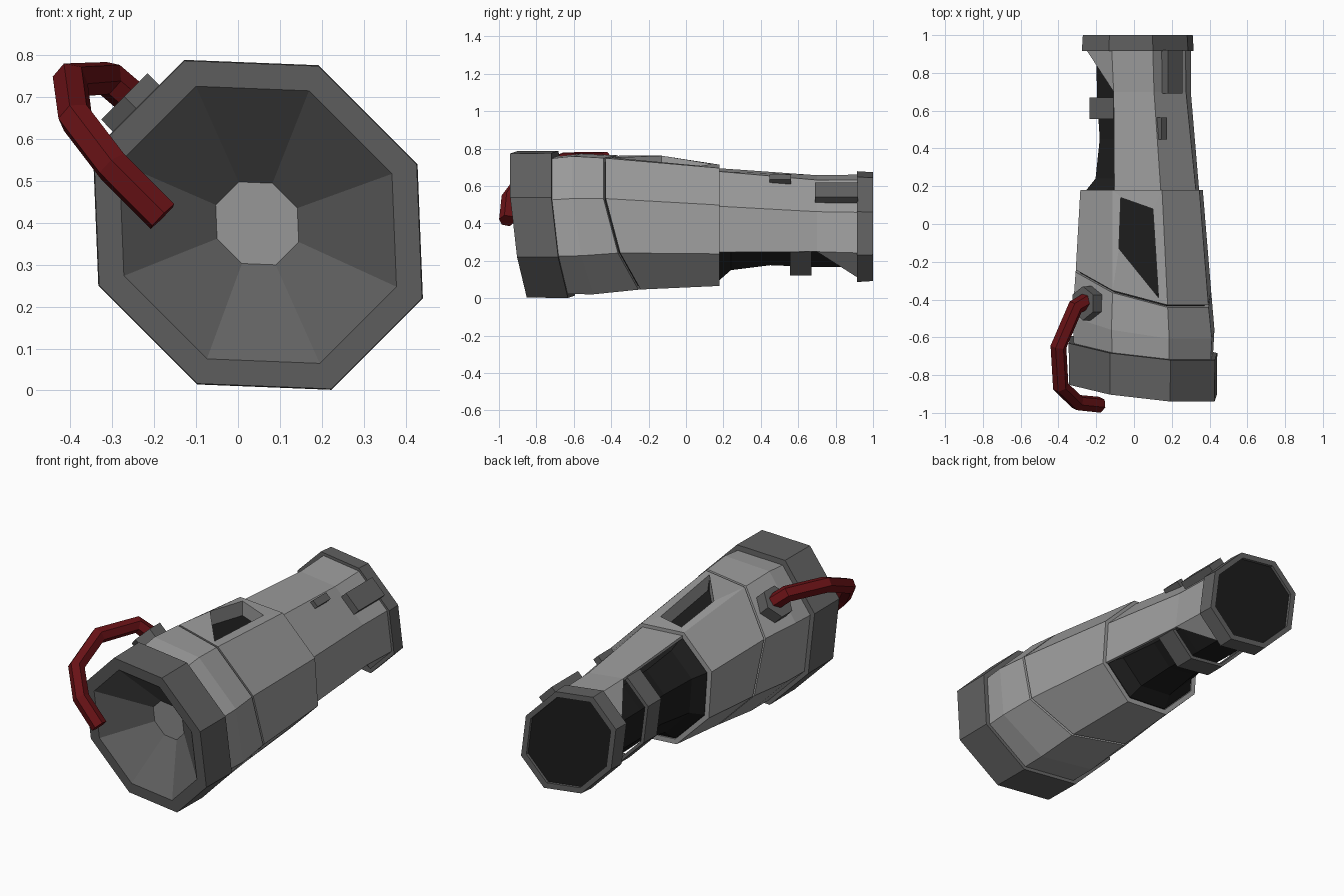
import bpy, bmesh
from math import radians, cos, sin, pi
from mathutils import Matrix, Vector

if "Cube" in bpy.data.objects:
    bpy.data.objects.remove(bpy.data.objects["Cube"])


def material(name, rgb):
    m = bpy.data.materials.new(name)
    m.diffuse_color = (*rgb, 1)
    m.use_nodes = True
    m.node_tree.nodes["Principled BSDF"].inputs["Base Color"].default_value = m.diffuse_color
    return m


LIGHT = material("light_grey", (0.34, 0.34, 0.34))
DARK = material("dark_grey", (0.12, 0.12, 0.12))
BLACK = material("black", (0.012, 0.012, 0.012))
RED = material("red", (0.14, 0.006, 0.008))


def finish(name, bm, *mats, recalc=True):
    if recalc:
        bmesh.ops.recalc_face_normals(bm, faces=bm.faces[:])
    me = bpy.data.meshes.new(name)
    bm.to_mesh(me)
    bm.free()
    for m in mats:
        me.materials.append(m)
    ob = bpy.data.objects.new(name, me)
    bpy.context.collection.objects.link(ob)
    return ob


def section(y, h, cx, cz, s=0.05, k=0.0):
    """Octagon of half-width h, skewed by s, lying on a plane tilted by k."""
    pts = []
    for i in range(8):
        a = pi / 8 + i * pi / 4
        u, v = h * cos(a) / cos(pi / 8), h * sin(a) / cos(pi / 8)
        x, z = cx + u - s * v, cz + v - s * u
        pts.append(Vector((x, y - k * (x + z - 0.965), z)))
    return pts


def loft(sections, skip=(), caps=True):
    """Bridge octagons; skip holds (span, side) quads to leave open."""
    bm = bmesh.new()
    rings = [[bm.verts.new(p) for p in sec] for sec in sections]
    for n, (a, b) in enumerate(zip(rings, rings[1:])):
        for i in range(8):
            j = (i + 1) % 8
            if (n, i) not in skip:
                bm.faces.new((a[i], b[i], b[j], a[j]))
    if caps:
        bm.faces.new(rings[0])
        bm.faces.new(rings[-1])
    return bm, rings


# Front ring with funnel-shaped recess
C = (0.0475, 0.395, 0.04, 0.12)
bm, rings = loft([section(-0.72, 0.387, *C), section(-0.94, 0.385, *C),
                  section(-0.94, 0.325, *C)], caps=False)
bm.faces.new(rings[0])
apex = bm.verts.new((0.045, -0.585, 0.40))
for i in range(8):
    bm.faces.new((rings[2][i], rings[2][(i + 1) % 8], apex))
finish("front_ring", bm, DARK)

# Front body behind the ring, with a slanted seam at its back
bm, _ = loft([section(-0.735, 0.362, 0.05, 0.39, 0.04, 0.12),
              section(-0.61, 0.369, 0.05, 0.397, 0.045, 0.16),
              section(-0.452, 0.352, 0.05, 0.405, 0.05, 0.28)])
finish("front_body", bm, LIGHT)
bm, _ = loft([section(-0.47, 0.33, 0.05, 0.405, 0.05, 0.28),
              section(-0.42, 0.33, 0.05, 0.405, 0.05, 0.28)])
finish("seam_gasket", bm, BLACK)

# Rear body with a four-cornered recess in the top facet
bm, rings = loft([section(-0.44, 0.351, 0.05, 0.405, 0.05, 0.28),
                  section(0.18, 0.315, 0.04, 0.39, 0.07),
                  section(0.18, 0.288, 0.04, 0.39, 0.07),
                  section(0.15, 0.288, 0.04, 0.39, 0.07)], skip={(0, 1)})
outer = [rings[0][1], rings[1][1], rings[1][2], rings[0][2]]
rim_pts = [(0.13, -0.39, 0.752), (0.10, 0.08, 0.708),
           (-0.07, 0.14, 0.718), (-0.08, -0.13, 0.762)]
rim = [bm.verts.new(p) for p in rim_pts]
low = [bm.verts.new((x, y, z - 0.08)) for x, y, z in rim_pts]
for i in range(4):
    j = (i + 1) % 4
    bm.faces.new((outer[i], outer[j], rim[j], rim[i]))
    bm.faces.new((rim[i], rim[j], low[j], low[i]))
bm.faces.new(low).material_index = 1
finish("rear_body", bm, LIGHT, BLACK)

# Black inner core of the neck
bm, _ = loft([section(0.145, 0.287, 0.04, 0.39, 0.07),
              section(0.18, 0.284, 0.04, 0.39, 0.07),
              section(0.24, 0.232, 0.036, 0.39, 0.08),
              section(0.45, 0.203, 0.03, 0.388, 0.1),
              section(0.68, 0.208, 0.022, 0.386, 0.12),
              section(0.93, 0.208, 0.02, 0.385, 0.13)])
finish("neck_core", bm, BLACK)

# Neck shell: three facets with flared triangles at the end
open_sides = {(n, i) for n in range(2) for i in range(2, 7)}
bm, rings = loft([section(0.17, 0.297, 0.04, 0.39, 0.07),
                  section(0.70, 0.258, 0.03, 0.387, 0.12),
                  section(0.92, 0.262, 0.025, 0.385, 0.13)],
                 skip=open_sides, caps=False)
bm.faces.new((rings[1][2], rings[2][2], rings[2][3]))
bm.faces.new((rings[1][7], rings[2][6], rings[2][7]))
bmesh.ops.delete(bm, geom=[v for v in bm.verts if not v.link_faces], context='VERTS')
shell = finish("neck_shell", bm, LIGHT, recalc=False)
mod = shell.modifiers.new("thickness", 'SOLIDIFY')
mod.thickness = 0.015
mod.offset = -1

# Strut band wrapping the open side of the neck
bm = bmesh.new()
loops = [section(y, h, 0.03, 0.387, 0.13)[2:8]
         for y, h in ((0.555, 0.253), (0.67, 0.253), (0.67, 0.234), (0.555, 0.234))]
cols = [[bm.verts.new(p) for p in lp] for lp in loops]
for a, b in zip(cols, cols[1:] + cols[:1]):
    for i in range(5):
        bm.faces.new((a[i], b[i], b[i + 1], a[i + 1]))
for e in (0, 5):
    bm.faces.new([c[e] for c in cols])
finish("neck_strut", bm, DARK)

# End ring and its dark cap
E = (0.02, 0.383, 0.13)
bm, _ = loft([section(0.915, 0.281, *E), section(1.0, 0.276, *E),
              section(1.0, 0.245, *E), section(0.95, 0.245, *E)])
finish("end_ring", bm, DARK)
bm, _ = loft([section(0.94, 0.245, *E), section(0.985, 0.245, *E)])
finish("end_cap", bm, BLACK)


# Raised blocks on the upper right facet
def block(name, loc, size):
    bm = bmesh.new()
    mat = (Matrix.Translation(loc) @ Matrix.Rotation(radians(45), 4, 'Y')
           @ Matrix.Diagonal((*size, 1)))
    bmesh.ops.create_cube(bm, size=1, matrix=mat)
    finish(name, bm, DARK)


block("large_block", (0.20, 0.805, 0.562), (0.11, 0.23, 0.05))
block("small_block", (0.148, 0.505, 0.636), (0.04, 0.115, 0.035))

# Six-sided socket on the upper left facet
bm = bmesh.new()
bmesh.ops.create_cone(bm, cap_ends=True, segments=6, radius1=0.092, radius2=0.09,
                      depth=0.13, matrix=Matrix.Translation((-0.225, -0.42, 0.655))
                      @ Matrix.Rotation(radians(-45), 4, 'Y'))
finish("hose_socket", bm, DARK)

# Red hose curling over the front ring
path = [(-0.24, -0.40, 0.685), (-0.31, -0.44, 0.745), (-0.40, -0.65, 0.74),
        (-0.388, -0.86, 0.65), (-0.30, -0.945, 0.535), (-0.18, -0.957, 0.415)]
cu = bpy.data.curves.new("hose", 'CURVE')
cu.dimensions = '3D'
cu.bevel_depth = 0.043
cu.bevel_resolution = 1
cu.use_fill_caps = True
sp = cu.splines.new('POLY')
sp.points.add(len(path) - 1)
for pt, p in zip(sp.points, path):
    pt.co = (*p, 1)
sp.use_smooth = False
cu.materials.append(RED)
bpy.context.collection.objects.link(bpy.data.objects.new("hose", cu))
